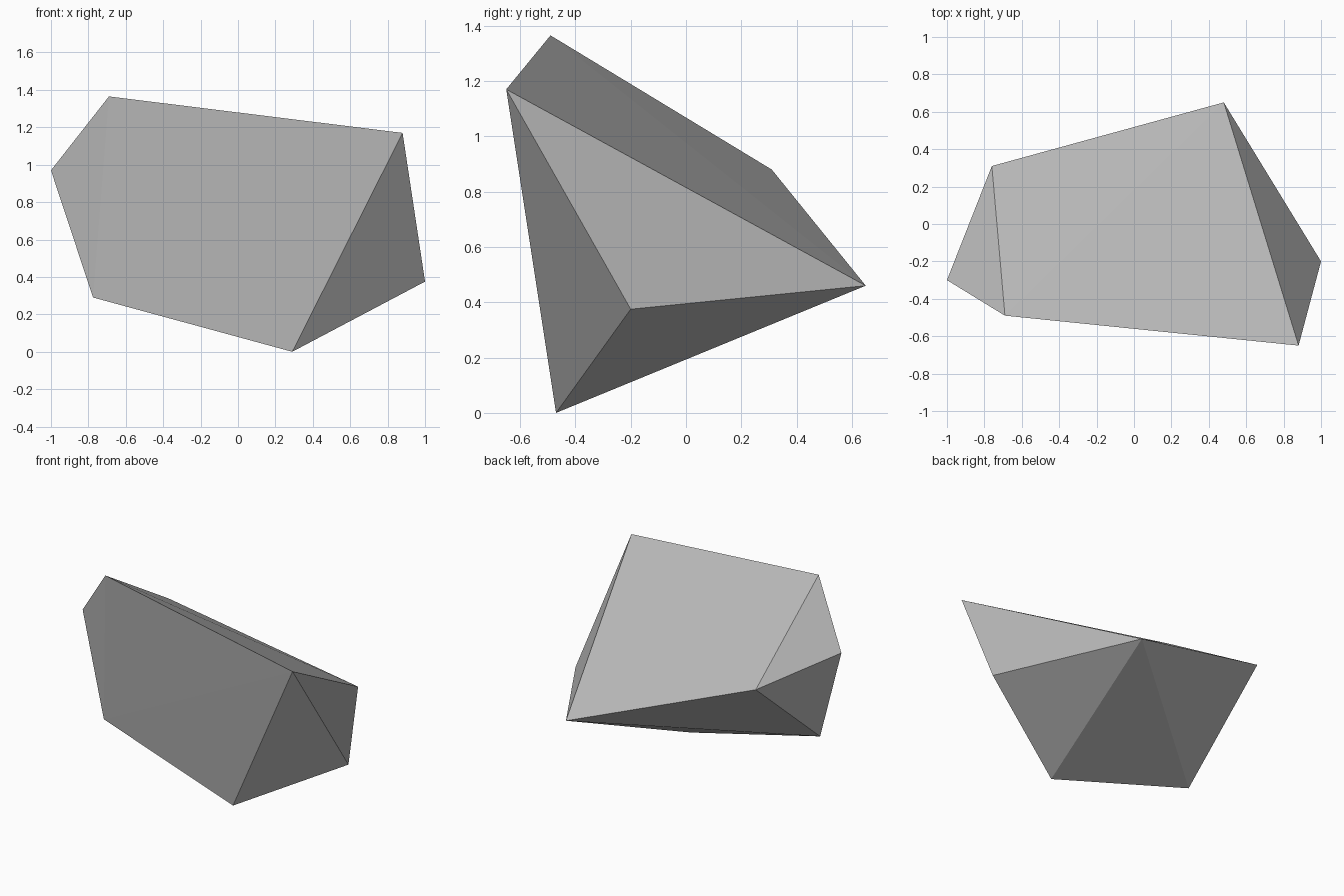
import bpy
import bmesh

cube = bpy.data.objects.get("Cube")
if cube:
    bpy.data.objects.remove(cube, do_unlink=True)

# Stone colour
grey = bpy.data.materials.new("stone_grey")
grey.use_nodes = True
colour = (0.5, 0.5, 0.5, 1.0)
grey.diffuse_color = colour
bsdf = next(n for n in grey.node_tree.nodes if n.type == 'BSDF_PRINCIPLED')
bsdf.inputs["Base Color"].default_value = colour

# Corners of the chipped rock
corners = [
    (-0.69, -0.49, 1.365),   # top right peak
    (0.88, -0.65, 1.17),     # top left peak
    (0.29, -0.47, 0.0),      # foot
    (1.0, -0.20, 0.375),     # left tip
    (0.48, 0.65, 0.46),      # back tip
    (-0.76, 0.31, 0.88),     # back right shoulder
    (-1.0, -0.30, 0.97),     # right tip
    (-0.775, -0.385, 0.29),  # lower right corner
]

# Wrap the corners in a flat-faced convex shell
bm = bmesh.new()
for corner in corners:
    bm.verts.new(corner)
bmesh.ops.convex_hull(bm, input=bm.verts)
bmesh.ops.recalc_face_normals(bm, faces=bm.faces)
mesh = bpy.data.meshes.new("rock")
bm.to_mesh(mesh)
bm.free()
mesh.materials.append(grey)

rock = bpy.data.objects.new("rock", mesh)
bpy.context.collection.objects.link(rock)
